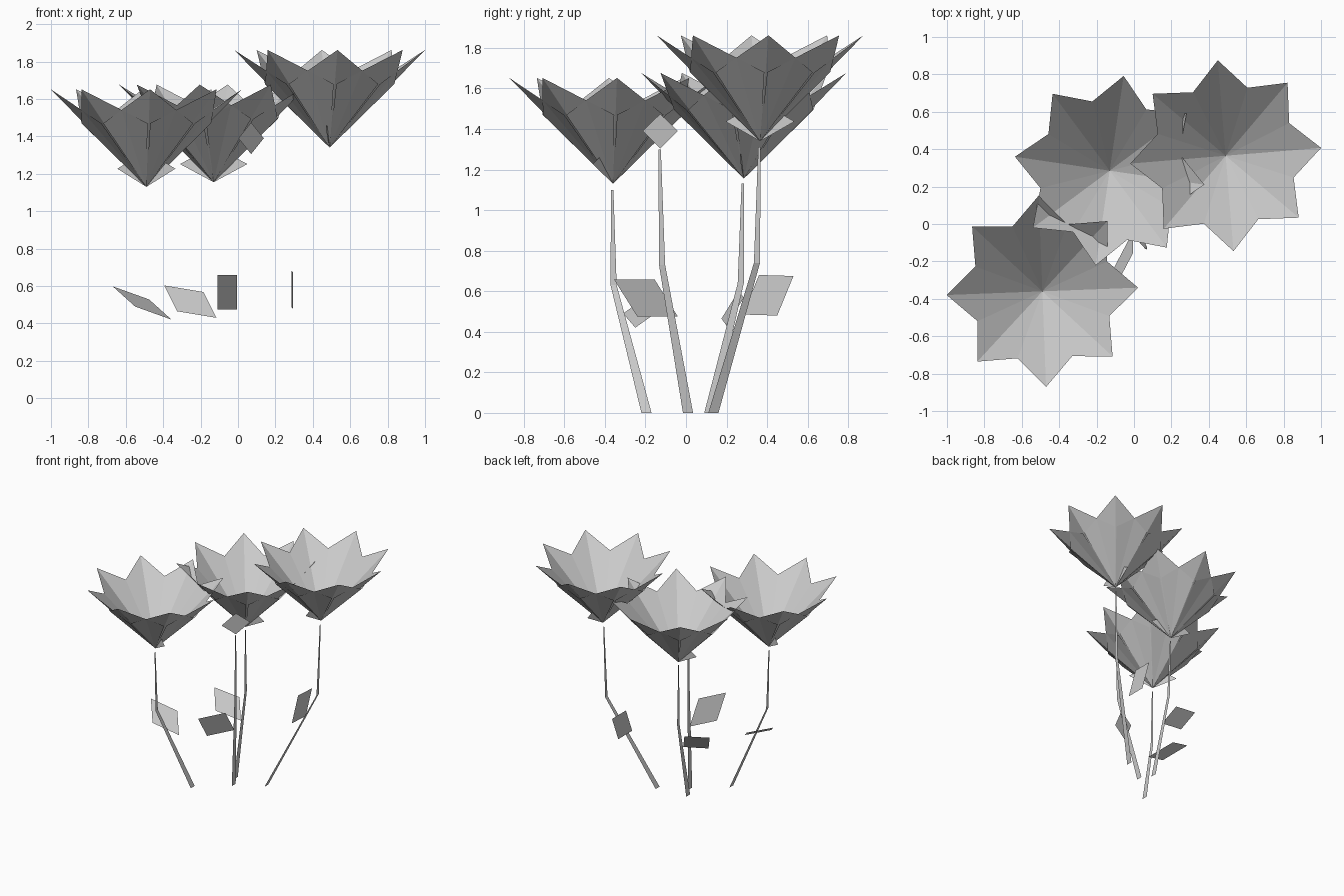
import bpy
from math import radians
from mathutils import Vector, Matrix

cube = bpy.data.objects.get("Cube")
if cube:
    bpy.data.objects.remove(cube, do_unlink=True)

# One plain grey for the whole bouquet
GREY = (0.6, 0.6, 0.6, 1.0)
grey = bpy.data.materials.new("plain_grey")
grey.use_nodes = True
grey.diffuse_color = GREY
bsdf = next(n for n in grey.node_tree.nodes if n.type == 'BSDF_PRINCIPLED')
bsdf.inputs["Base Color"].default_value = GREY
bsdf.inputs["Roughness"].default_value = 0.8


def make(name, verts, faces):
    mesh = bpy.data.meshes.new(name)
    mesh.from_pydata([tuple(v) for v in verts], [], faces)
    mesh.materials.append(grey)
    obj = bpy.data.objects.new(name, mesh)
    bpy.context.collection.objects.link(obj)
    return obj


def flower(name, base, turn):
    """Eight folded, overlapping square petals meeting at the base."""
    petal = [Vector(p) for p in
             ((0, 0, 0), (0.25, -0.24, 0.34), (0.512, 0, 0.522), (0.25, 0.24, 0.34))]
    verts, faces = [], []
    for i in range(8):
        spin = Matrix.Rotation(radians(turn + 45 * i), 3, 'Z')
        n = len(verts)
        verts += [spin @ p for p in petal]
        faces += [(n, n + 1, n + 2), (n, n + 2, n + 3)]
    make(name, verts, faces).location = base


def diamond(name, bottom, side, half_height):
    """Upright diamond standing on its lower corner."""
    b, d, up = Vector(bottom), Vector((*side, 0)), Vector((0, 0, half_height))
    make(name, [b, b + d + up, b + 2 * up, b - d + up], [(0, 1, 2, 3)])


def stem(name, foot, bend, top):
    """Flat bent ribbon that narrows upwards."""
    verts = []
    for point, half in zip((foot, bend, top), (0.025, 0.015, 0.006)):
        for s in (-half, half):
            verts.append(Vector(point) + Vector((0, s, 0)))
    make(name, verts, [(0, 1, 3, 2), (2, 3, 5, 4)])


def leaf(name, root, side, rise):
    """Slanted four-sided leaf spanned by two edges."""
    r, s, u = Vector(root), Vector(side), Vector(rise)
    make(name, [r, r + s, r + s + u, r + u], [(0, 1, 2, 3)])


# Blossoms with the small green-leaf diamond under each
for label, base, turn, side in (
        ("left_front", (-0.49, -0.36, 1.13), 2.2, (0.155, -0.1)),
        ("middle", (-0.13, 0.285, 1.155), -8.4, (0.18, -0.02)),
        ("tall", (0.49, 0.365, 1.34), 4.7, (0.02, 0.17))):
    flower("blossom_" + label, base, turn)
    diamond("sepal_" + label, base, side, 0.097)

# Bud on the fourth stem
diamond("bud", (0.07, -0.127, 1.305), (0.068, 0.086), 0.085)

# Stems
stem("stem_left_front", (-0.27, -0.195, 0), (-0.48, -0.357, 0.63), (-0.49, -0.364, 1.1))
stem("stem_middle", (-0.1, 0.115, 0), (-0.12, 0.27, 0.64), (-0.13, 0.28, 1.13))
stem("stem_tall", (0.16, 0.135, 0), (0.47, 0.35, 0.74), (0.485, 0.362, 1.31))
stem("stem_bud", (-0.045, 0.01, 0), (0.06, -0.118, 0.73), (0.07, -0.13, 1.3))

# Leaves
leaf("leaf_left_front", (-0.355, -0.25, 0.42), (-0.195, -0.06, 0.07), (-0.12, 0.15, 0.108))
leaf("leaf_middle", (-0.115, 0.2, 0.43), (-0.21, -0.025, 0.035), (-0.07, 0.085, 0.138))
leaf("leaf_bud", (-0.005, -0.04, 0.475), (-0.105, -0.2, 0), (0, -0.115, 0.183))
leaf("leaf_tall", (0.287, 0.28, 0.485), (0.006, 0.17, -0.005), (0, 0.08, 0.195))
